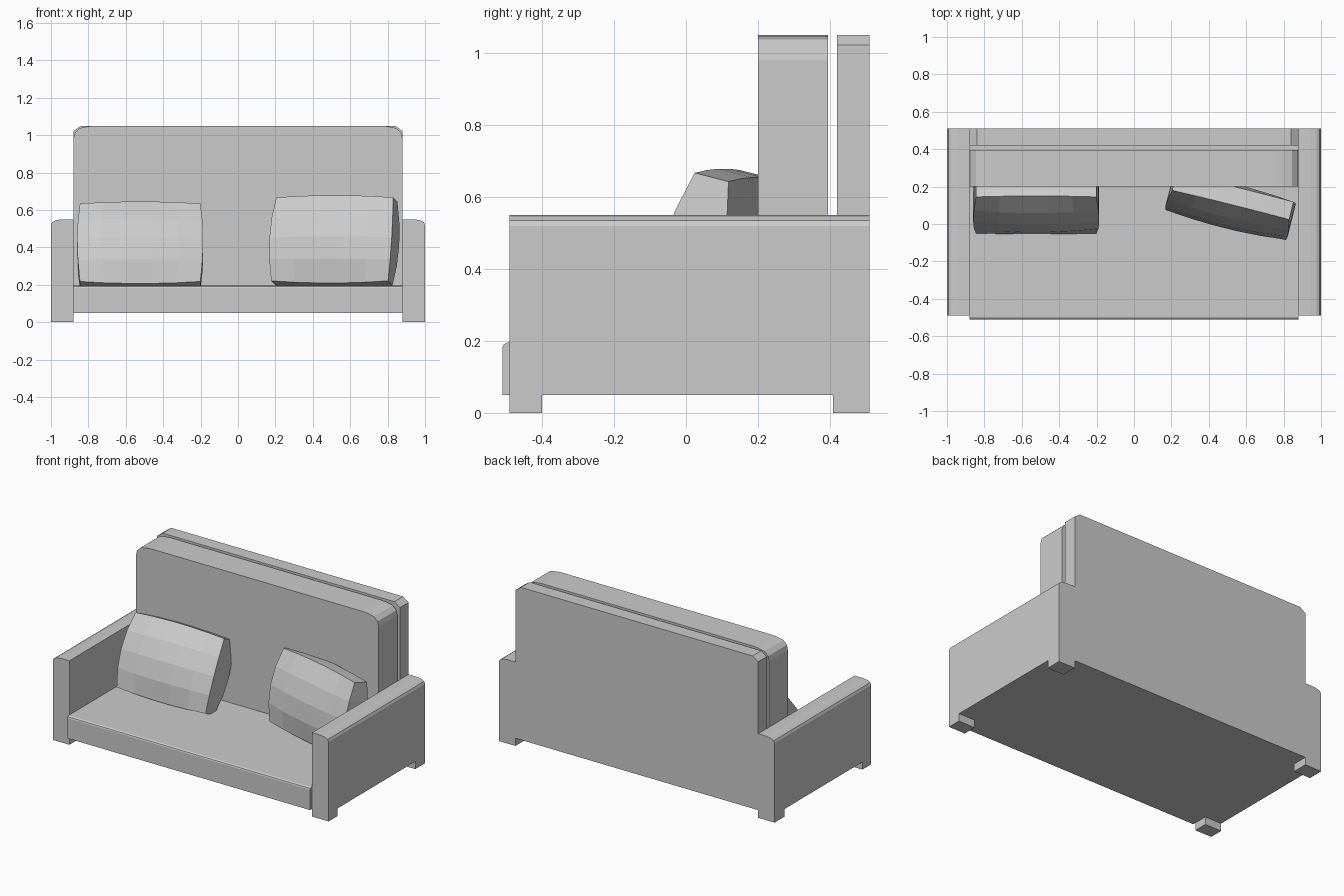
import bpy, bmesh, math
from mathutils import Matrix, Vector

if "Cube" in bpy.data.objects:
    bpy.data.objects.remove(bpy.data.objects["Cube"])

fabric = bpy.data.materials.new("light grey fabric")
fabric.diffuse_color = (0.6, 0.6, 0.6, 1)
fabric.use_nodes = True
fabric.node_tree.nodes["Principled BSDF"].inputs["Base Color"].default_value = fabric.diffuse_color


def finish(name, bm):
    bmesh.ops.recalc_face_normals(bm, faces=bm.faces)
    mesh = bpy.data.meshes.new(name)
    bm.to_mesh(mesh)
    bm.free()
    mesh.materials.append(fabric)
    obj = bpy.data.objects.new(name, mesh)
    bpy.context.collection.objects.link(obj)
    return obj


def prism(name, points, start, end, axis="y"):
    """Extrude a closed profile: (x, z) along y, or (y, z) along x."""
    bm = bmesh.new()
    if axis == "y":
        verts = [bm.verts.new((a, start, b)) for a, b in points]
        move = Vector((0, end - start, 0))
    else:
        verts = [bm.verts.new((start, a, b)) for a, b in points]
        move = Vector((end - start, 0, 0))
    face = bm.faces.new(verts)
    out = bmesh.ops.extrude_face_region(bm, geom=[face], use_keep_orig=True)
    moved = [g for g in out["geom"] if isinstance(g, bmesh.types.BMVert)]
    bmesh.ops.translate(bm, verts=moved, vec=move)
    return finish(name, bm)


def symmetric(half):
    """Complete a right-hand outline with its mirror image."""
    return half + [(-x, z) for x, z in reversed(half)]


def pillow(name, centre, yaw, tilt):
    """Bulged pillow, thickest in the middle, with flat edge bands."""
    bm = bmesh.new()
    bmesh.ops.create_grid(bm, x_segments=5, y_segments=4, size=1)
    front = list(bm.verts)
    out = bmesh.ops.extrude_face_region(bm, geom=list(bm.faces), use_keep_orig=True)
    back = [g for g in out["geom"] if isinstance(g, bmesh.types.BMVert)]
    for verts, side in ((front, -1), (back, 1)):
        for v in verts:
            a, b = 1 - v.co.x ** 2, 1 - v.co.y ** 2
            depth = 0.05 + b * (0.035 + 0.025 * a)
            v.co = (v.co.x * (0.322 + 0.015 * b), side * depth,
                    v.co.y * (0.23 + 0.012 * a))
    place = (Matrix.Translation(centre)
             @ Matrix.Rotation(math.radians(yaw), 4, "Z")
             @ Matrix.Rotation(math.radians(-tilt), 4, "X"))
    bm.transform(place)
    return finish(name, bm)


# Seat with a small bevel along the front edge
prism("seat", [(-0.51, 0.05), (0.42, 0.05), (0.42, 0.195), (-0.497, 0.195),
               (-0.507, 0.19), (-0.51, 0.183)], -0.88, 0.88, "x")

# Back cushion with wide rounded corners
prism("back_cushion", symmetric([(0.88, 0.195), (0.88, 0.98), (0.872, 1.013),
                                 (0.845, 1.038), (0.8, 1.047), (0.76, 1.05)]), 0.2, 0.395)

# Back panel reaching down to the base
prism("back_panel", symmetric([(0.88, 0.05), (0.88, 1.022), (0.84, 1.05)]), 0.42, 0.51)

# Arms rounded on the outside, with a leg at each end
for label, s in (("left", -1), ("right", 1)):
    arm = [(0.88, 0.05), (1, 0.05), (1, 0.52), (0.993, 0.535), (0.975, 0.545),
           (0.94, 0.55), (0.88, 0.55)]
    prism(label + "_arm", [(s * x, z) for x, z in arm], -0.49, 0.51)
    leg = [(s * 0.88, 0), (s * 1, 0), (s * 1, 0.05), (s * 0.88, 0.05)]
    prism(label + "_front_leg", leg, -0.49, -0.4)
    prism(label + "_back_leg", leg, 0.408, 0.51)

# Loose pillows leaning on the back cushion
pillow("left_pillow", (-0.523, 0.093, 0.405), 0, 25)
pillow("right_pillow", (0.515, 0.095, 0.432), -14, 14)
